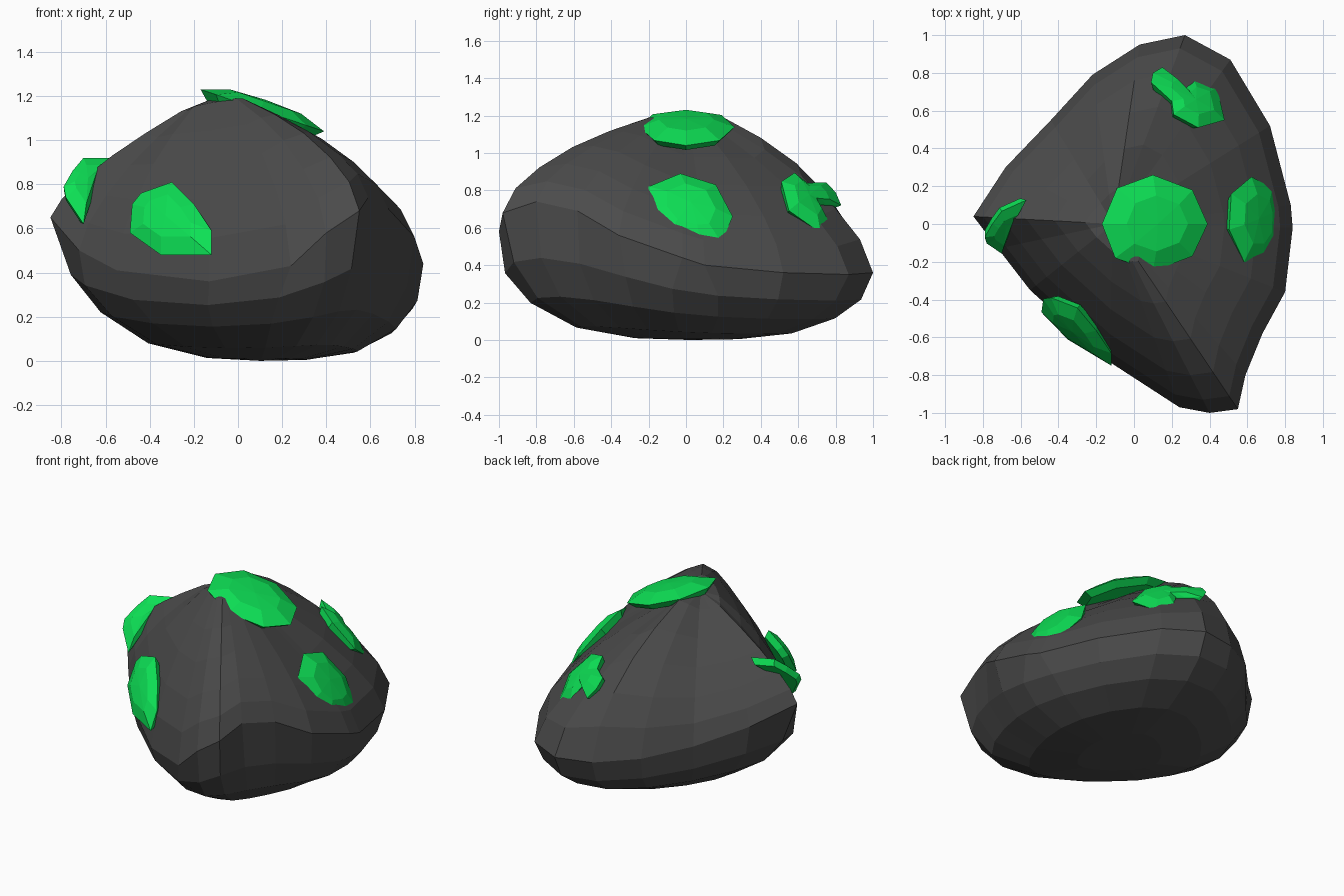
import bpy, bmesh
from mathutils import Vector

if "Cube" in bpy.data.objects:
    bpy.data.objects.remove(bpy.data.objects["Cube"])


def material(name, rgb):
    m = bpy.data.materials.new(name)
    m.diffuse_color = (*rgb, 1)
    m.use_nodes = True
    m.node_tree.nodes["Principled BSDF"].inputs["Base Color"].default_value = m.diffuse_color
    return m


def build(name, rings, tip_a, tip_b, mat):
    """Loft closed rings of equal length and fan both ends to a tip."""
    bm = bmesh.new()
    loops = [[bm.verts.new(p) for p in r] for r in rings]
    n = len(loops[0])
    a, b = bm.verts.new(tip_a), bm.verts.new(tip_b)
    for i in range(n):
        j = (i + 1) % n
        bm.faces.new((a, loops[0][j], loops[0][i]))
        bm.faces.new((b, loops[-1][i], loops[-1][j]))
        for r, s in zip(loops, loops[1:]):
            bm.faces.new((r[i], r[j], s[j], s[i]))
    bmesh.ops.recalc_face_normals(bm, faces=bm.faces)
    me = bpy.data.meshes.new(name)
    bm.to_mesh(me)
    bm.free()
    ob = bpy.data.objects.new(name, me)
    me.materials.append(mat)
    bpy.context.collection.objects.link(ob)
    return ob


dark = material("dark_stone", (0.07, 0.07, 0.07))
green = material("green_crystal", (0.004, 0.74, 0.09))

# Rock: widest outline (x, y, z, roundness of the flank above it)
rim = [(.27, 1, .36, .85), (.03, .95, .37, 1.15), (-.22, .79, .40, .95), (-.44, .55, .45, .65),
       (-.68, .3, .55, .55), (-.85, .04, .65, .5), (-.72, -.13, .5, .65), (-.55, -.35, .41, .85),
       (-.13, -.73, .36, .98), (.24, -.97, .43, 1.05), (.4, -1, .58, 1.1), (.55, -.98, .68, 1.1),
       (.59, -.8, .74, 1), (.68, -.58, .69, .9), (.80, -.36, .56, .78), (.84, -.02, .44, .6),
       (.83, .1, .40, .6), (.72, .52, .36, .65), (.51, .87, .35, .65)]
top, base = Vector((-.11, 0, 1.19)), Vector((.1, .02, 0))
upper = [(.2, .98), (.42, .83), (.62, .66), (.8, .45), (.93, .24)]
lower = [(.98, .62), (.87, .34), (.64, .11), (.32, .015)]
rings = []
for s, f in upper:
    rings.append([(top.x + (x - top.x) * s, top.y + (y - top.y) * s,
                   z + (top.z - z) * (f * b + (1 - s) * (1 - b))) for x, y, z, b in rim])
rings.append([p[:3] for p in rim])
soft = [Vector(p[:3]) for p in rim]
for s, f in lower:  # corners soften towards the underside
    soft = [(soft[i - 1] + soft[i] * 2 + soft[(i + 1) % len(soft)]) / 4 for i in range(len(soft))]
    rings.append([(base.x + (p.x - base.x) * s, base.y + (p.y - base.y) * s,
                   p.z * f ** (.97 + .15 * p.x + .06 * p.y)) for p in soft])
build("rock", rings, top, base, dark)


# Crystal patch: outline drawn in one view, depth taken from a tilted plane
def patch(name, axis, side, outline, centre, slope, bulge=.035):
    u, v = [k for k in range(3) if k != axis]
    c, normal = Vector(centre), Vector((0, 0, 0))
    normal[axis], normal[u], normal[v] = side, -slope[0] * side, -slope[1] * side
    normal.normalize()
    rim = []
    for a, b in outline:
        p = c.copy()
        p[u], p[v] = a, b
        p[axis] += slope[0] * (a - c[u]) + slope[1] * (b - c[v])
        rim.append(p)
    inner = [c.lerp(p, .58) + normal * bulge * .85 for p in rim]
    sunk = [c.lerp(p, .85) - normal * .04 for p in rim]
    build(name, [inner, rim, sunk], c + normal * bulge, c - normal * .04, green)


patch("crystal_top", 2, 1,
      [(.39, 0), (.31, .18), (.1, .26), (-.09, .19), (-.17, 0), (-.1, -.18), (.1, -.25), (.31, -.17)],
      (.11, 0, 1.135), (-.34, 0), .05)
patch("crystal_right", 0, 1,
      [(-.03, .89), (.16, .83), (.25, .66), (.19, .52), (.08, .51), (-.1, .56), (-.2, .68), (-.2, .82)],
      (.625, .02, .71), (-.17, -.72), .045)
patch("crystal_back", 2, 1,
      [(.09, .75), (.1, .8), (.15, .83), (.23, .75), (.265, .71), (.32, .76), (.44, .72),
       (.48, .55), (.34, .51), (.21, .58), (.2, .65)],
      (.31, .64, .755), (-.85, -.9), .035)
patch("crystal_front", 1, -1,
      [(-.48, .71), (-.44, .76), (-.3, .81), (-.2, .71), (-.12, .59), (-.12, .48), (-.35, .48), (-.49, .58)],
      (-.31, -.54, .64), (-.6, .6), .04)
patch("crystal_left", 1, -1,
      [(-.57, .92), (-.7, .92), (-.75, .86), (-.79, .79), (-.78, .74), (-.7, .62), (-.62, .86)],
      (-.69, -.01, .81), (.45, .75), .03)
